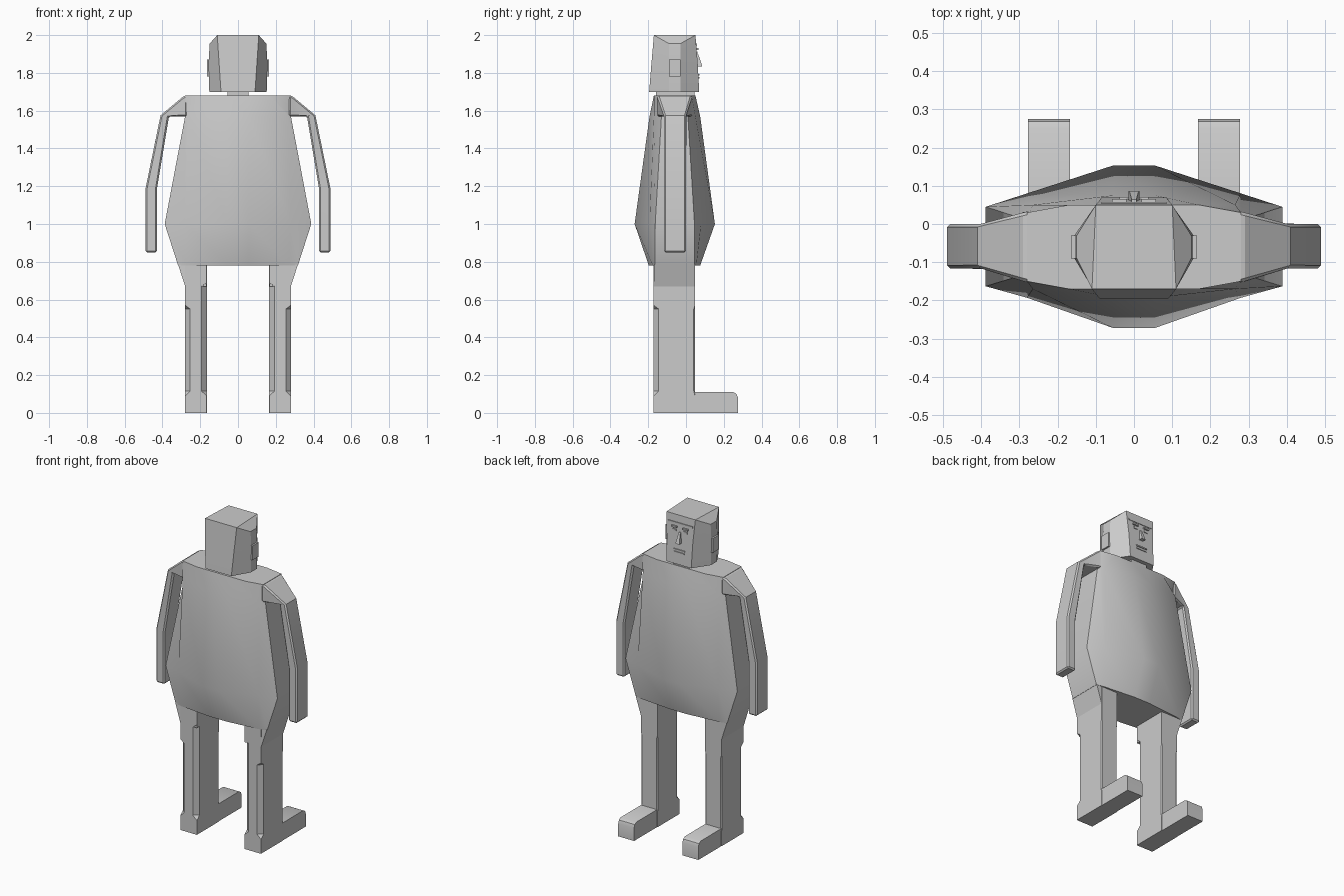
import bpy, bmesh, math

if "Cube" in bpy.data.objects:
    bpy.data.objects.remove(bpy.data.objects["Cube"])


def finish(name, bm, bevel=0, smooth=30):
    bmesh.ops.recalc_face_normals(bm, faces=bm.faces)
    if bevel:
        edges = [e for e in bm.edges if e.calc_face_angle(0) > math.radians(50)]
        bmesh.ops.bevel(bm, geom=edges, offset=bevel, segments=1, affect='EDGES')
        bmesh.ops.recalc_face_normals(bm, faces=bm.faces)
    me = bpy.data.meshes.new(name)
    bm.to_mesh(me)
    bm.free()
    me.shade_smooth()
    me.set_sharp_from_angle(angle=math.radians(smooth))
    ob = bpy.data.objects.new(name, me)
    bpy.context.collection.objects.link(ob)
    return ob


def loft(name, rings, s=1, top_caps=None, bevel=0, smooth=30):
    """Skin a list of equal-length rings of 3D points; s mirrors in x."""
    bm = bmesh.new()
    vs = [[bm.verts.new((s * x, y, z)) for x, y, z in r] for r in rings]
    n = len(vs[0])
    for a, b in zip(vs, vs[1:]):
        for i in range(n):
            j = (i + 1) % n
            bm.faces.new((a[i], a[j], b[j], b[i]))
    bm.faces.new(vs[0])
    for cap in top_caps or [range(n)]:
        bm.faces.new([vs[-1][i] for i in cap])
    return finish(name, bm, bevel, smooth)


def mirrored(half):
    return half + [(-x, y, z) for x, y, z in reversed(half)]


def rect(x0, x1, y0, y1, z):
    return [(x0, y0, z), (x1, y0, z), (x1, y1, z), (x0, y1, z)]


def box(name, x0, x1, y0, y1, z0, z1):
    return loft(name, [rect(x0, x1, y0, y1, z0), rect(x0, x1, y0, y1, z1)])


# Torso: centre panel, front corner and side strip at each level
def torso_ring(z, yf, xm, ymf, xs, ysf, ysb, ymb, yb):
    return mirrored([(0.055, yf, z), (xm, ymf, z), (xs, ysf, z),
                     (xs, ysb, z), (xm, ymb, z), (0.055, yb, z)])


loft("torso", [
    torso_ring(0.78, 0.075, 0.27, 0.055, 0.317, 0.045, -0.165, -0.175, -0.197),
    torso_ring(1.00, 0.153, 0.28, 0.08, 0.388, 0.045, -0.163, -0.193, -0.272),
    torso_ring(1.57, 0.075, 0.265, 0.05, 0.28, 0.01, -0.13, -0.17, -0.193),
    torso_ring(1.68, 0.05, 0.17, 0.05, 0.28, 0.03, -0.15, -0.17, -0.17),
], smooth=35)

# Neck
box("neck", -0.055, 0.055, -0.16, 0.045, 1.67, 1.71)

# Head: faceted block with sloped top sides
loft("head", [
    mirrored([(0.085, 0.07, 1.70), (0.152, -0.03, 1.70),
              (0.152, -0.09, 1.70), (0.09, -0.195, 1.70)]),
    mirrored([(0.09, 0.062, 1.85), (0.156, -0.03, 1.85),
              (0.156, -0.09, 1.85), (0.10, -0.183, 1.85)]),
    mirrored([(0.10, 0.05, 2.0), (0.15, -0.03, 1.955),
              (0.15, -0.09, 1.955), (0.11, -0.17, 2.0)]),
], top_caps=[(0, 1, 2, 3), (0, 3, 4, 7), (4, 5, 6, 7)], smooth=15)

# Nose, mouth and hairline
loft("nose", [rect(-0.014, 0.014, 0.05, 0.086, 1.835),
              rect(-0.011, 0.011, 0.05, 0.082, 1.85),
              rect(-0.006, 0.006, 0.05, 0.064, 1.90)], smooth=15)
box("upper_lip", -0.038, 0.038, 0.05, 0.071, 1.785, 1.793)
box("lower_lip", -0.036, 0.036, 0.05, 0.071, 1.769, 1.777)
box("hairline", -0.085, 0.085, 0.04, 0.058, 1.945, 1.955)


# Leg cross-section with individually chamfered corners
def leg_ring(z, inner, outer, front):
    a, b, y0, y1 = 0.165, 0.28, -0.172, 0.048
    return [(a, y0 + inner, z), (a + inner, y0, z), (b - outer, y0, z),
            (b, y0 + outer, z), (b, y1 - front, z), (b - front, y1, z),
            (a + front, y1, z), (a, y1 - front, z)]


for side, s in (("right", 1), ("left", -1)):
    e = 0.0005
    loft(side + "_leg", [
        leg_ring(0.0, e, e, e), leg_ring(0.09, e, e, e),
        leg_ring(0.115, 0.028, 0.027, 0.007), leg_ring(0.55, 0.028, 0.027, 0.007),
        leg_ring(0.57, 0.028, e, e), leg_ring(0.67, 0.028, e, e),
        leg_ring(0.69, e, e, e), leg_ring(0.80, e, e, e)], s)

    # Hip wedge running from the belly onto the leg
    loft(side + "_hip", [rect(0.166, 0.28, -0.171, 0.047, 0.67),
                         rect(0.166, 0.317, -0.168, 0.047, 0.785)], s)

    # Foot: side profile with a rounded toe
    toe = [(0.0, 0), (0.275, 0), (0.275, 0.08), (0.268, 0.10), (0.25, 0.11), (0.0, 0.11)]
    loft(side + "_foot", [[(x, y, z) for y, z in toe] for x in (0.168, 0.278)], s)

    # Arm with shoulder: outer and inner edge points swept downwards
    path = [(0.27, 1.68, 0.27, 1.57, -0.155, 0.035),
            (0.29, 1.675, 0.29, 1.57, -0.15, 0.03),
            (0.41, 1.575, 0.365, 1.57, -0.116, 0.0),
            (0.489, 1.19, 0.43, 1.18, -0.116, 0.0),
            (0.489, 0.85, 0.43, 0.85, -0.116, 0.0)]
    loft(side + "_arm", [[(xo, y0, zo), (xo, y1, zo), (xi, y1, zi), (xi, y0, zi)]
                         for xo, zo, xi, zi, y0, y1 in path], s, bevel=0.008, smooth=25)

    # Ear, eye and brow
    x0, x1 = sorted((s * 0.14, s * 0.165))
    box(side + "_ear", x0, x1, -0.09, -0.03, 1.78, 1.87)
    x0, x1 = sorted((s * 0.025, s * 0.05))
    box(side + "_eye", x0, x1, 0.04, 0.062, 1.90, 1.912)
    x0, x1 = sorted((s * 0.02, s * 0.058))
    box(side + "_brow", x0, x1, 0.04, 0.066, 1.922, 1.932)
